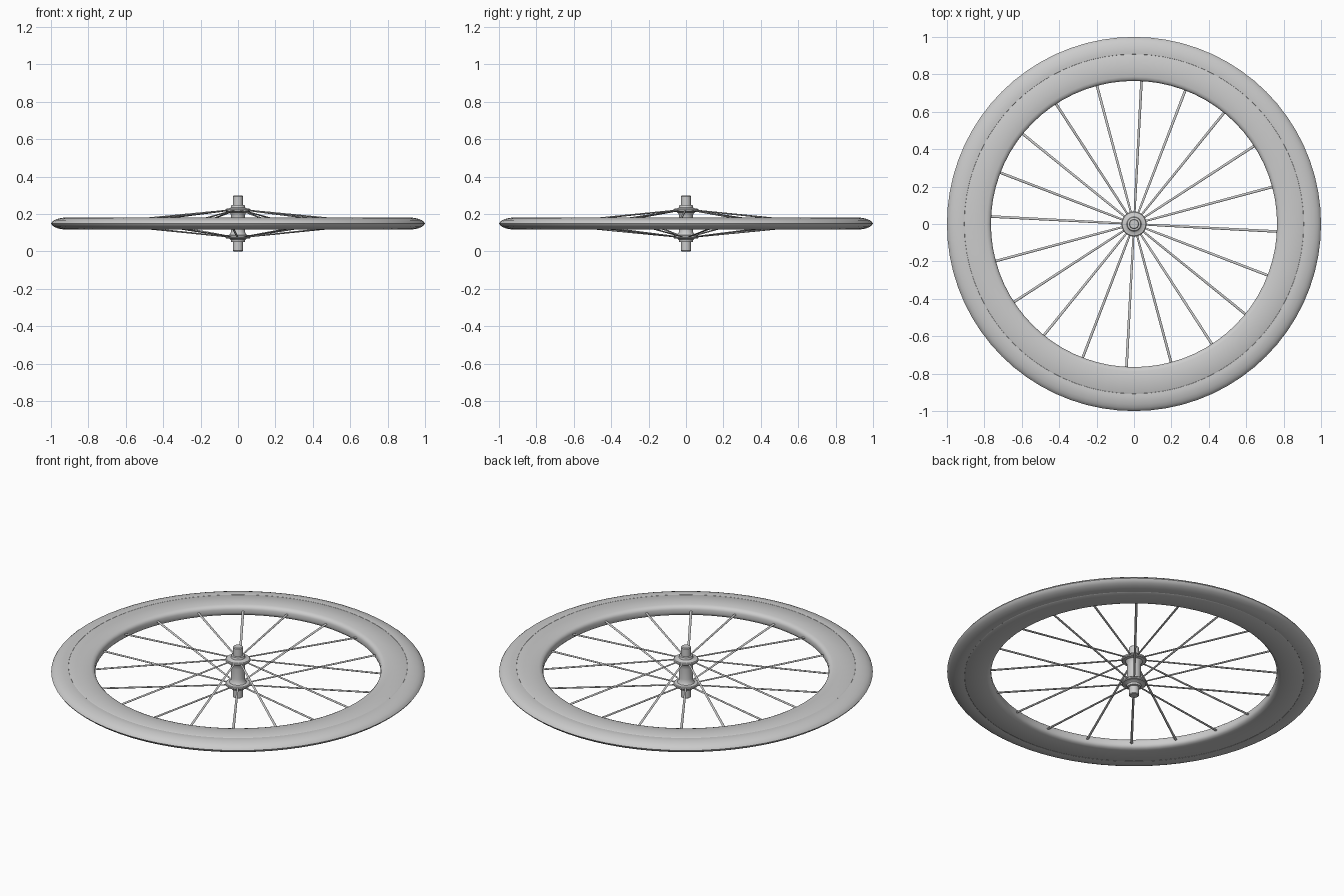
import bpy, bmesh, math
from mathutils import Vector, Matrix

if "Cube" in bpy.data.objects:
    bpy.data.objects.remove(bpy.data.objects["Cube"])

MID = 0.149      # height of the wheel's centre plane
SPOKES = 20


def finish(bm, name, angle=35):
    bmesh.ops.recalc_face_normals(bm, faces=bm.faces)
    me = bpy.data.meshes.new(name)
    bm.to_mesh(me)
    bm.free()
    ob = bpy.data.objects.new(name, me)
    bpy.context.collection.objects.link(ob)
    bpy.ops.object.select_all(action='DESELECT')
    ob.select_set(True)
    bpy.context.view_layer.objects.active = ob
    bpy.ops.object.shade_smooth_by_angle(angle=math.radians(angle))
    return ob


def lathe(name, half, steps, closed, angle=35):
    """Spin a half profile (r, height above centre), mirrored about the centre plane."""
    pts = half + [(r, -h) for r, h in reversed(half) if h > 1e-6]
    bm = bmesh.new()
    rings = []
    for r, h in pts:
        if r < 1e-6:
            rings.append([bm.verts.new((0, 0, MID + h))] * steps)
        else:
            rings.append([bm.verts.new((r * math.cos(a), r * math.sin(a), MID + h))
                          for a in (2 * math.pi * i / steps for i in range(steps))])
    pairs = list(zip(rings, rings[1:]))
    if closed:
        pairs.append((rings[-1], rings[0]))
    for a, b in pairs:
        for i in range(steps):
            j = (i + 1) % steps
            face = list(dict.fromkeys((a[i], a[j], b[j], b[i])))
            bm.faces.new(face)
    return finish(bm, name, angle)


# Deep rim with rounded inner edge
lathe("rim", [(0.765, 0.010), (0.768, 0.019), (0.775, 0.026), (0.788, 0.031),
              (0.83, 0.033), (0.902, 0.033), (0.908, 0.030)], 72, True)

# Tyre seated on the outer edge of the rim
lathe("tyre", [(0.895, 0.020), (0.908, 0.031), (0.925, 0.032), (0.945, 0.030),
               (0.965, 0.025), (0.982, 0.018), (0.994, 0.009), (1.0, 0.0)], 72, True)

# Hub: axle ends, bearing caps, flanges and slim body
lathe("hub", [(0, 0.149), (0.023, 0.149), (0.027, 0.145), (0.027, 0.100),
              (0.036, 0.098), (0.039, 0.086), (0.046, 0.081), (0.063, 0.079),
              (0.067, 0.075), (0.067, 0.067), (0.063, 0.063), (0.046, 0.060),
              (0.039, 0.050), (0.037, 0.030)], 40, False)

# Bladed spokes, alternating between upper and lower flange
bm = bmesh.new()
for k in range(SPOKES):
    side = 1 if k % 2 == 0 else -1
    a = math.radians(-3 + k * 360 / SPOKES)
    radial = Vector((math.cos(a), math.sin(a), 0))
    start = radial * 0.055 + Vector((0, 0, MID + side * 0.071))
    end = radial * 0.775 + Vector((0, 0, MID))
    d = (end - start).normalized()
    wide = Vector((-math.sin(a), math.cos(a), 0))
    thin = d.cross(wide)
    loops = []
    for t, w in ((0, 0.005), (0.15, 0.006), (1, 0.007)):
        c = start.lerp(end, t)
        loops.append([bm.verts.new(c + wide * (w * math.cos(q)) + thin * (w * 0.6 * math.sin(q)))
                      for q in (2 * math.pi * i / 8 for i in range(8))])
    for p, q in zip(loops, loops[1:]):
        for i in range(8):
            bm.faces.new((p[i], p[(i + 1) % 8], q[(i + 1) % 8], q[i]))
    bm.faces.new(loops[0])
    bm.faces.new(loops[-1])
finish(bm, "spokes", 50)
